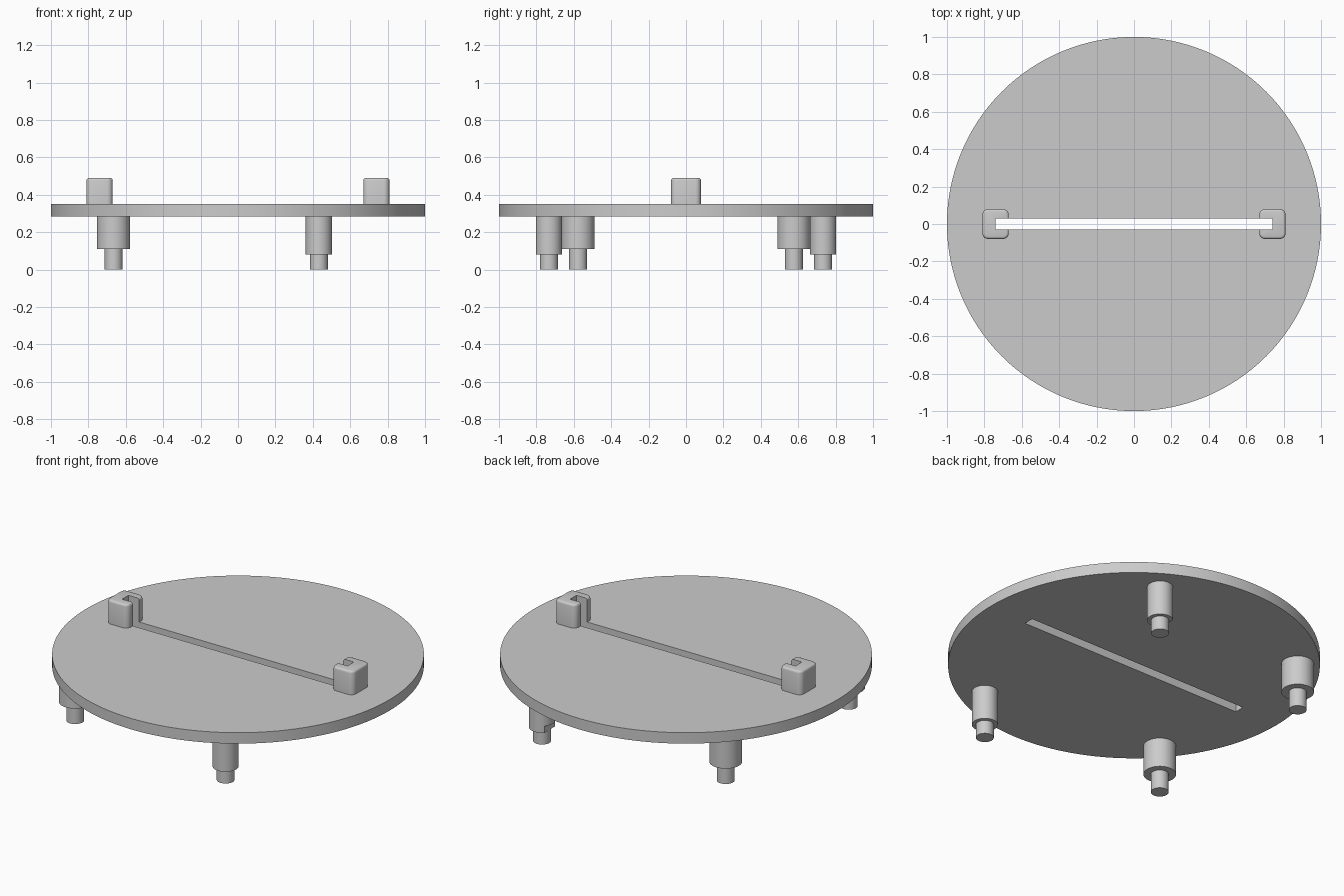
import bpy, bmesh
from mathutils import Matrix, Vector

old = bpy.data.objects.get("Cube")
if old:
    bpy.data.objects.remove(old, do_unlink=True)

GREY = (0.6, 0.6, 0.6, 1)
mat = bpy.data.materials.new("plain_grey")
mat.use_nodes = True
mat.diffuse_color = GREY
for node in mat.node_tree.nodes:
    if node.type == 'BSDF_PRINCIPLED':
        node.inputs["Base Color"].default_value = GREY

DISC_BOTTOM, DISC_TOP = 0.285, 0.35


def finish(name, bm):
    bmesh.ops.recalc_face_normals(bm, faces=bm.faces[:])
    mesh = bpy.data.meshes.new(name)
    bm.to_mesh(mesh)
    bm.free()
    mesh.materials.append(mat)
    obj = bpy.data.objects.new(name, mesh)
    bpy.context.collection.objects.link(obj)
    return obj


def activate(obj):
    bpy.ops.object.select_all(action='DESELECT')
    obj.select_set(True)
    bpy.context.view_layer.objects.active = obj


def smooth(obj):
    activate(obj)
    bpy.ops.object.shade_smooth_by_angle(angle=0.6)


def add_cylinder(bm, x, y, radius, z0, z1, sides):
    bmesh.ops.create_cone(bm, cap_ends=True, segments=sides, radius1=radius,
                          radius2=radius, depth=z1 - z0,
                          matrix=Matrix.Translation((x, y, (z0 + z1) / 2)))


def cut_box(obj, low, high):
    low, high = Vector(low), Vector(high)
    bm = bmesh.new()
    bmesh.ops.create_cube(bm, size=1, matrix=Matrix.Translation((low + high) / 2)
                          @ Matrix.Diagonal((*(high - low), 1)))
    cutter = finish("cutter", bm)
    cutter.hide_render = True
    mod = obj.modifiers.new("cut", 'BOOLEAN')
    mod.operation = 'DIFFERENCE'
    mod.solver = 'EXACT'
    mod.object = cutter
    activate(obj)
    bpy.ops.object.modifier_apply(modifier=mod.name)
    bpy.data.objects.remove(cutter, do_unlink=True)


# Round plate with a long through slot
bm = bmesh.new()
add_cylinder(bm, 0, 0, 1, DISC_BOTTOM, DISC_TOP, 128)
disc = finish("disc", bm)
cut_box(disc, (-0.74, -0.03, 0.2), (0.74, 0.03, 0.45))
smooth(disc)


# Rounded C-shaped clip at each end of the slot
def clip(name, side):
    outline = [(0.67, 0.03), (0.67, 0.08), (0.81, 0.08), (0.81, -0.08),
               (0.67, -0.08), (0.67, -0.03), (0.74, -0.03), (0.74, 0.03)]
    top = 0.49
    bm = bmesh.new()
    base = bm.faces.new([bm.verts.new((side * x, y, DISC_TOP)) for x, y in outline])
    new = bmesh.ops.extrude_face_region(bm, geom=[base])["geom"]
    for v in new:
        if isinstance(v, bmesh.types.BMVert):
            v.co.z = top
    corners = [e for e in bm.edges if all(abs(v.co.y) > 0.07 for v in e.verts)
               and abs(e.verts[0].co.z - e.verts[1].co.z) > 0.1]
    bmesh.ops.bevel(bm, geom=corners, offset=0.03, segments=5, profile=0.5,
                    affect='EDGES')
    rim = [e for e in bm.edges if all(v.co.z > top - 0.001 for v in e.verts)
           and any(abs(v.co.y) > 0.035 for v in e.verts)]
    bmesh.ops.bevel(bm, geom=rim, offset=0.013, segments=3, profile=0.5,
                    affect='EDGES')
    smooth(finish(name, bm))


clip("left_clip", 1)
clip("right_clip", -1)


# Stepped feet: a thick post over a thin pin
def foot(name, x, y, radius, z0, notch=False):
    bm = bmesh.new()
    add_cylinder(bm, x, y, radius, z0, DISC_BOTTOM, 40)
    post = finish(name + "_post", bm)
    if notch:
        cut_box(post, (x - 0.1, y - 0.1, z0 - 0.02), (x - 0.05, y + 0.1, z0 + 0.04))
    smooth(post)
    bm = bmesh.new()
    add_cylinder(bm, x, y, 0.048, 0, z0, 32)
    smooth(finish(name + "_pin", bm))


for label, s in (("front", -1), ("back", 1)):
    foot(label + "_right_foot", -0.665, s * 0.577, 0.088, 0.11)
    foot(label + "_left_foot", 0.432, s * 0.733, 0.07, 0.08, notch=s > 0)
